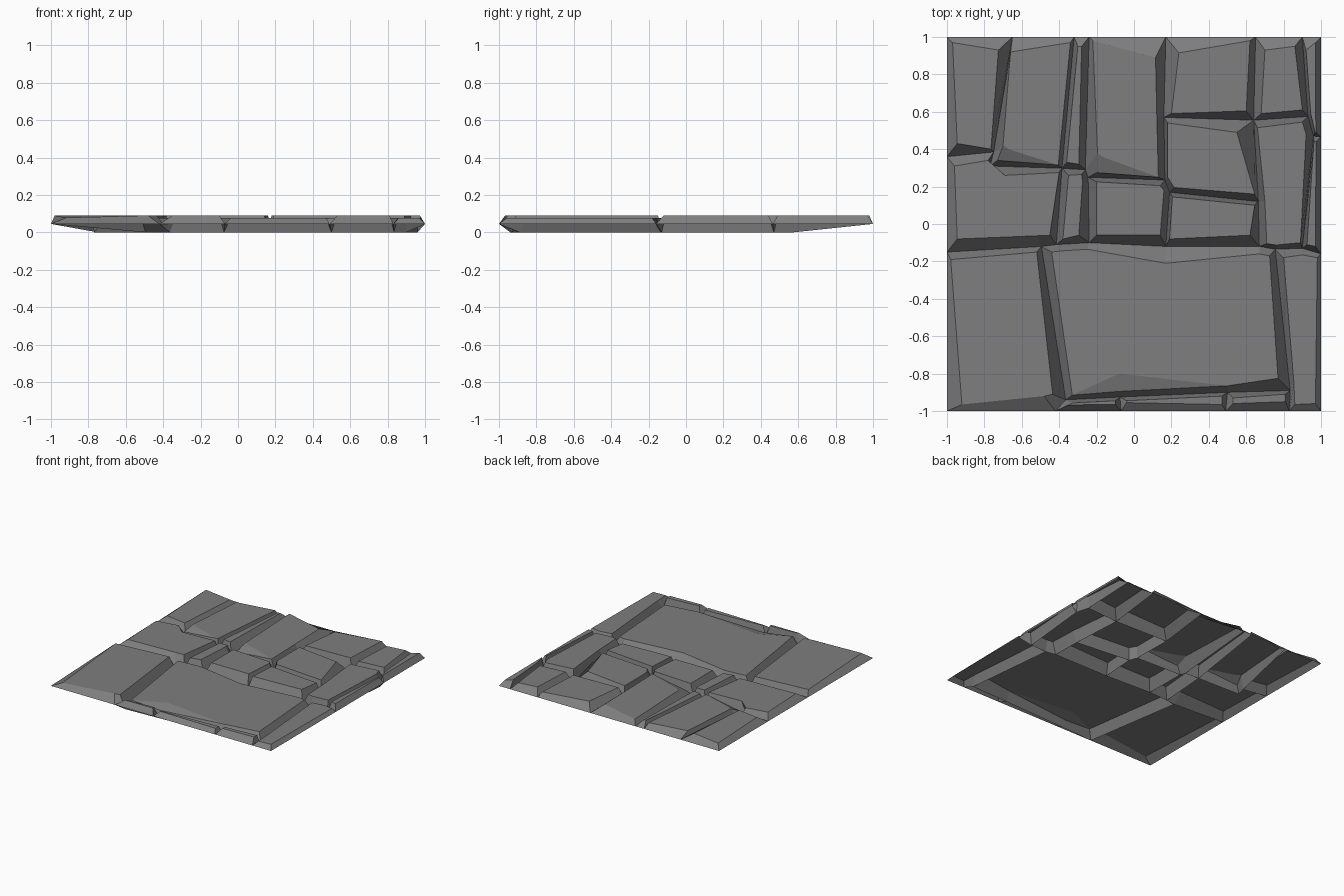
import bpy, bmesh

if "Cube" in bpy.data.objects:
    bpy.data.objects.remove(bpy.data.objects["Cube"])

TOP, LOW, RIM = 0.09, 0.076, 0.045   # high crowns, worn crowns, border (groove floor is 0)

# Groove junctions, grouped by area; stones share them so the sheet closes up
border_top = dict(a=(-1, 1), b=(-.65, 1), c=(-.32, 1), d=(-.24, 1), e=(.17, 1),
                  f=(.65, 1), g=(.9, 1), h=(1, 1))
border_sides = dict(i=(-1, .36), j=(1, .465), k=(-1, -.15), l=(1, -.16))
border_bottom = dict(m=(-1, -1), n=(-.42, -1), o=(-.07, -1), p=(.49, -1),
                     q=(.83, -1), r=(1, -1))
upper = dict(A=(-.75, .385), B=(-.77, .31), C=(-.385, .298), D=(-.26, .29), E=(-.245, .25),
             F=(.165, .235), G=(.16, .57), H=(.64, .555), I=(.93, .575), J=(.96, .47),
             K=(.19, .17), L=(.665, .12))
middle = dict(M=(-.415, -.11), N=(-.24, -.1), O=(.17, -.12), P=(.67, -.12), Q=(.9, -.13),
              R=(-.495, -.12), S=(.755, -.135))
lower = dict(T=(-.365, -.94), U=(-.075, -.925), V=(.5, -.9), W=(.835, -.89))
junctions = {**border_top, **border_sides, **border_bottom, **upper, **middle, **lower}

grey = bpy.data.materials.new("stone_grey")
grey.diffuse_color = (.21, .21, .21, 1)
grey.use_nodes = True
grey.node_tree.nodes["Principled BSDF"].inputs["Base Color"].default_value = grey.diffuse_color


def stone(name, outline, *crown, z=TOP, chip=None):
    """Chipped paving stone: crown with sloped sides down to the groove junctions.
    Corners run clockwise; crown corner n sits above outline junction n.
    A third number on a crown corner is its own height.
    chip=(n, x, y) pulls the flat crown back from corner n, leaving a gentle facet."""
    bm = bmesh.new()
    foot = [bm.verts.new((*junctions[c], RIM if c.islower() else 0)) for c in outline]
    head = [bm.verts.new((*c, z)[:3]) for c in crown]
    flat = list(head)
    if chip:
        n, x, y = chip
        flat[n] = bm.verts.new((x, y, z))
        bm.faces.new((flat[n], head[n + 1], head[n], head[n - 1]))
    bm.faces.new(flat[::-1])
    for s in range(len(foot)):
        t = (s + 1) % len(foot)
        bm.faces.new((foot[s], head[s], head[t], foot[t]))
    mesh = bpy.data.meshes.new(name)
    bm.normal_update()
    bm.to_mesh(mesh)
    bm.free()
    mesh.materials.append(grey)
    bpy.context.collection.objects.link(bpy.data.objects.new(name, mesh))


# Back row
stone("stone_back_left", "abAi", (-.97, .97), (-.725, .93), (-.765, .4), (-.945, .43))
stone("stone_back_second", "bcCBA", (-.66, .92), (-.34, .97), (-.405, .315),
      (-.73, .34, .05), (-.7, .42), chip=(3, -.67, .4))
stone("stone_back_strip", "cdDC", (-.3, .95), (-.28, .95), (-.295, .32), (-.36, .33))
stone("stone_back_middle", "deGFED", (-.22, .98), (.115, .89), (.122, .57), (.13, .25),
      (-.2, .275, .05), (-.195, .38), chip=(4, -.17, .36))
stone("stone_back_wide", "efHG", (.24, .915), (.62, .98), (.6, .605), (.2, .59))
stone("stone_back_right", "fgIH", (.7, .93), (.86, .95), (.9, .61), (.68, .59))
stone("stone_back_edge", "ghjJI", (.92, .93), (.97, .97), (.972, .49), (.968, .49), (.945, .59))

# Middle row
stone("stone_mid_left", "iABCMRk", (-.96, .31), (-.78, .34), (-.69, .26), (-.4, .275),
      (-.45, -.06), (-.52, -.063), (-.945, -.08))
stone("stone_mid_block", "CDENM", (-.35, .26), (-.28, .265), (-.275, .23),
      (-.295, -.06), (-.38, -.08))
stone("stone_mid_centre", "EFKON", (-.2, .225), (.14, .205), (.16, .18),
      (.14, -.06), (-.2, -.06))
stone("stone_mid_high", "GHLKF", (.18, .54), (.55, .49), (.645, .16), (.215, .195), (.18, .25))
stone("stone_mid_low", "KLPO", (.205, .145), (.645, .1), (.62, -.06), (.19, -.08))
stone("stone_mid_right", "HIJQSPL", (.66, .515), (.9, .545), (.92, .48), (.89, -.1),
      (.76, -.112), (.71, -.105), (.7, .12))
stone("stone_mid_edge", "JjlQ", (.962, .44), (.973, .44), (.97, -.12), (.925, -.11))

# Front row
stone("stone_front_left", "kRTnm", (-.98, -.19), (-.52, -.15), (-.435, -.91),
      (-.48, -.92), (-.92, -.965, .078))
stone("stone_front_slab", "RMNOPSWVUT", (-.44, -.15), (-.4, -.145), (-.25, -.135),
      (.17, -.21), (.67, -.16), (.725, -.17), (.77, -.825), (.5, -.865),
      (-.08, -.895, .05), (-.33, -.915), z=LOW, chip=(8, -.08, -.8))
stone("stone_front_right", "SQlrqW", (.8, -.18), (.9, -.165), (.98, -.18),
      (.97, -.96), (.86, -.965), (.855, -.85), z=LOW)

# Row of small front edge stones
stone("stone_edge_left", "TUon", (-.33, -.957), (-.1, -.945), (-.1, -.965), (-.35, -.967))
stone("stone_edge_middle", "UVpo", (-.04, -.945), (.47, -.92), (.47, -.965),
      (-.04, -.955), z=LOW)
stone("stone_edge_right", "VWqp", (.53, -.93), (.81, -.91), (.81, -.95), (.53, -.96))
